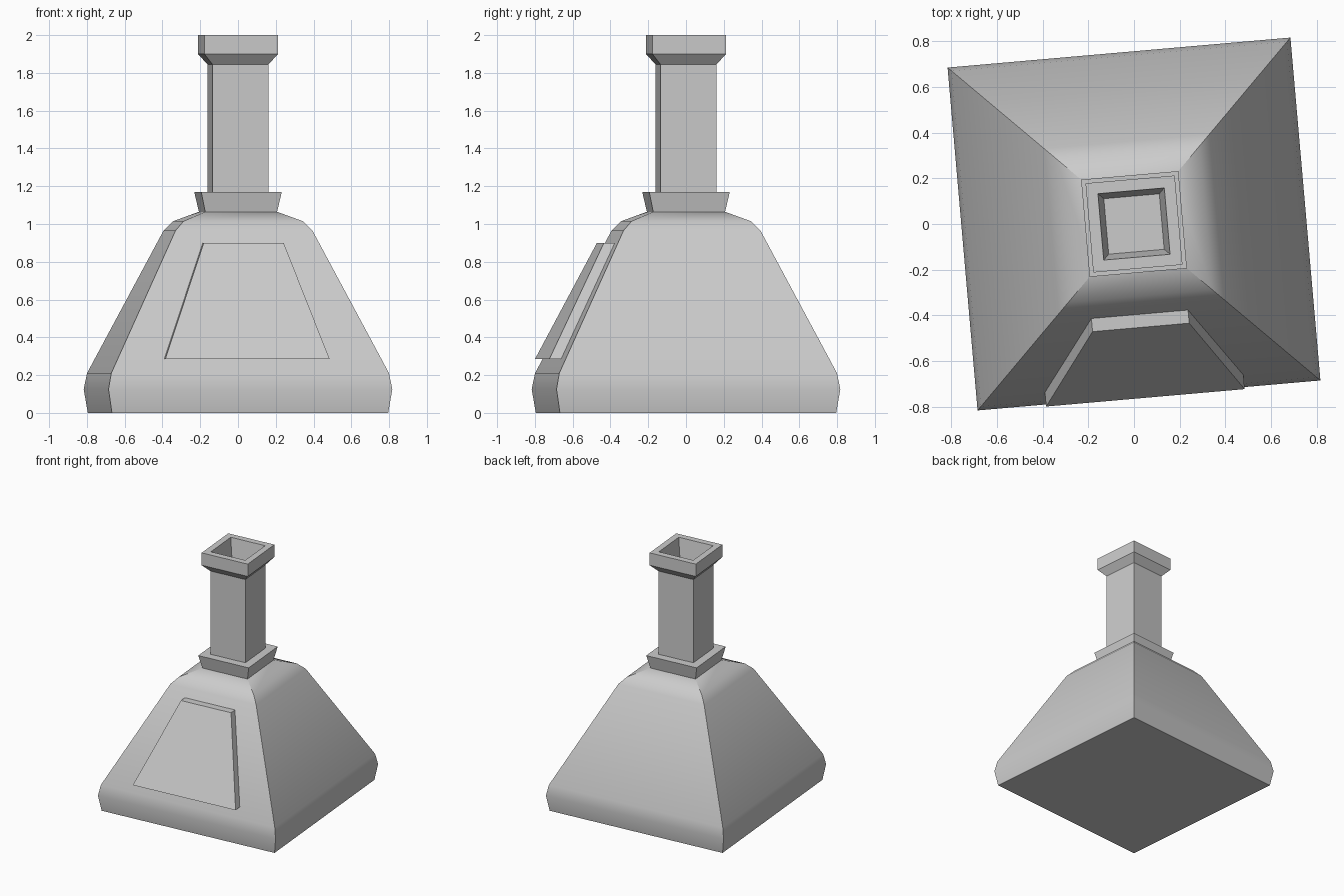
import bpy
import bmesh
import math

cube = bpy.data.objects.get("Cube")
if cube:
    bpy.data.objects.remove(cube, do_unlink=True)

TURN = math.radians(5)

grey = bpy.data.materials.new("plain grey")
grey.use_nodes = True
grey.diffuse_color = (0.6, 0.6, 0.6, 1)
grey.node_tree.nodes["Principled BSDF"].inputs["Base Color"].default_value = (0.6, 0.6, 0.6, 1)


def square(half, z):
    return [(-half, -half, z), (half, -half, z), (half, half, z), (-half, half, z)]


def loft(name, rings):
    """Skin a stack of four-point rings and cap both ends."""
    bm = bmesh.new()
    loops = [[bm.verts.new(p) for p in ring] for ring in rings]
    for low, high in zip(loops, loops[1:]):
        for i in range(4):
            j = (i + 1) % 4
            bm.faces.new((low[i], low[j], high[j], high[i]))
    bm.faces.new(loops[0][::-1])
    bm.faces.new(loops[-1])
    bmesh.ops.recalc_face_normals(bm, faces=bm.faces)
    mesh = bpy.data.meshes.new(name)
    bm.to_mesh(mesh)
    bm.free()
    mesh.materials.append(grey)
    obj = bpy.data.objects.new(name, mesh)
    bpy.context.collection.objects.link(obj)
    obj.rotation_euler.z = TURN
    bpy.ops.object.select_all(action="DESELECT")
    obj.select_set(True)
    bpy.context.view_layer.objects.active = obj
    bpy.ops.object.shade_smooth_by_angle(angle=math.radians(27))
    return obj


def stack(name, profile):
    return loft(name, [square(half, z) for half, z in profile])


# Hollow-shouldered body, smooth up each side and sharp at the corners
stack("body", [(0.734, 0), (0.754, 0.125), (0.738, 0.21),
               (0.364, 0.965), (0.317, 1.015), (0.19, 1.065)])

# Flared collar at the foot of the chimney
stack("collar", [(0.19, 1.06), (0.214, 1.17)])

# Chimney shaft, flared rim and the tapered flue inside it
stack("chimney", [(0.149, 1.165), (0.149, 1.845), (0.196, 1.9), (0.196, 2.0),
                  (0.146, 2.0), (0.122, 1.845)])

# Raised door panel leaning with the front face
outline = [(-0.453, -0.763, 0.285), (0.42, -0.763, 0.285),
           (0.203, -0.454, 0.9), (-0.222, -0.454, 0.9)]
loft("front_panel", [[(x, y + 0.08, z) for x, y, z in outline], outline])
